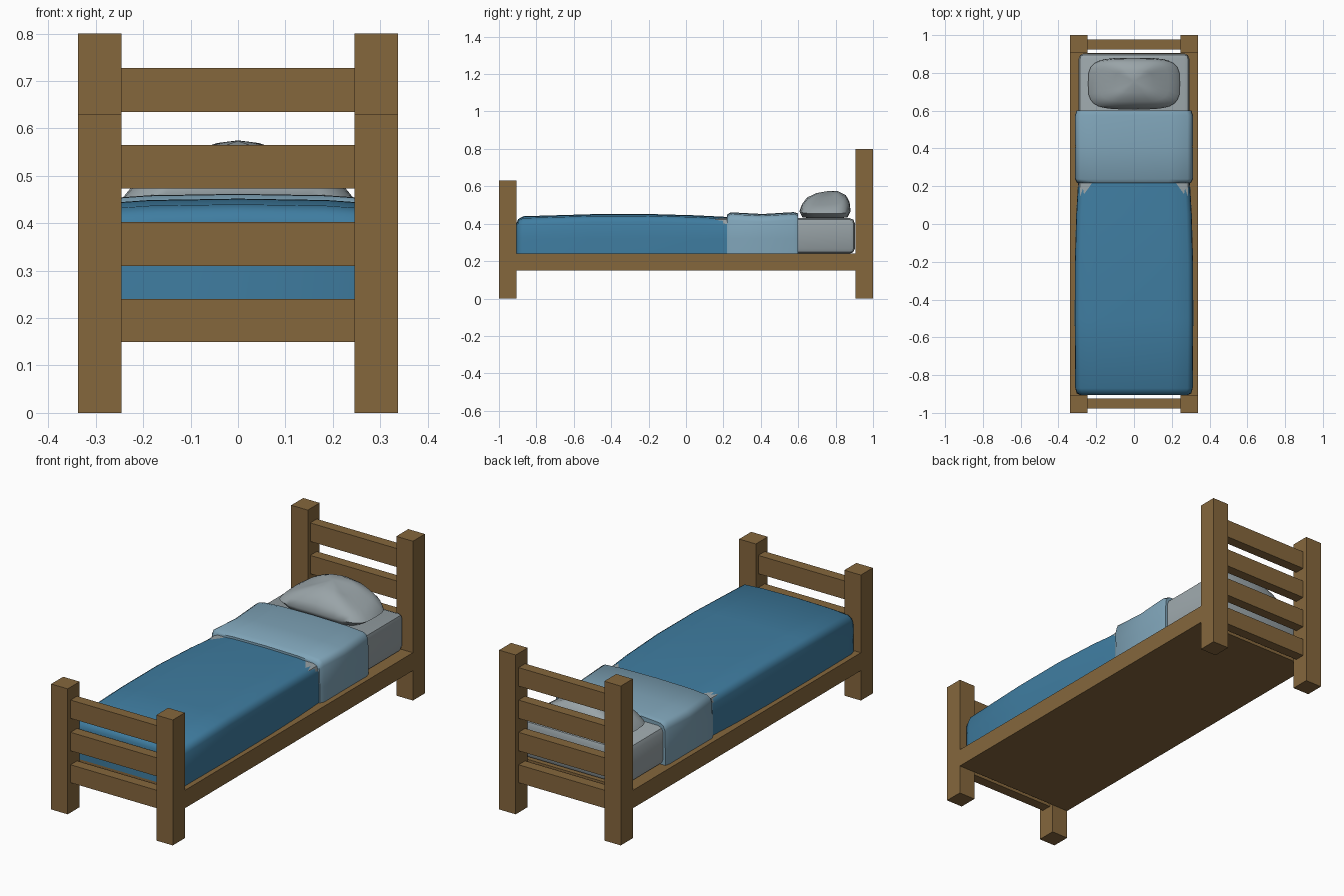
import bpy, bmesh, math

if "Cube" in bpy.data.objects:
    bpy.data.objects.remove(bpy.data.objects["Cube"])


def material(name, rgb):
    m = bpy.data.materials.new(name)
    m.diffuse_color = (*rgb, 1)
    m.use_nodes = True
    m.node_tree.nodes["Principled BSDF"].inputs["Base Color"].default_value = m.diffuse_color
    return m


WOOD = material("wood brown", (0.235, 0.135, 0.046))
BLUE = material("blanket blue", (0.050, 0.205, 0.355))
PALE = material("fold pale blue", (0.215, 0.375, 0.485))
GREY = material("linen grey", (0.32, 0.37, 0.39))


def finish(name, bm, mat, smooth=None):
    bmesh.ops.recalc_face_normals(bm, faces=bm.faces)
    me = bpy.data.meshes.new(name)
    bm.to_mesh(me)
    bm.free()
    me.materials.append(mat)
    ob = bpy.data.objects.new(name, me)
    bpy.context.collection.objects.link(ob)
    if smooth:
        bpy.ops.object.select_all(action='DESELECT')
        ob.select_set(True)
        bpy.context.view_layer.objects.active = ob
        bpy.ops.object.shade_smooth_by_angle(angle=math.radians(smooth))
    return ob


def box(name, lo, hi, mat, bevel=0):
    bm = bmesh.new()
    bmesh.ops.create_cube(bm, size=1)
    for v in bm.verts:
        v.co = [(a + b) / 2 + c * (b - a) for a, b, c in zip(lo, hi, v.co)]
    if bevel:
        bmesh.ops.bevel(bm, geom=bm.edges[:], offset=bevel, segments=2,
                        profile=0.5, affect='EDGES')
    return finish(name, bm, mat, 40 if bevel else None)


def draped_cloth(name, stations, mat):
    """Loft an arch section (half width, crown height) along y."""
    bm = bmesh.new()
    rings = []
    for y, w, h in stations:
        half = [(w, 0.24), (w, 0.32), (w - 0.002, h - 0.042), (w - 0.010, h - 0.022),
                (w - 0.028, h - 0.010), (w * 0.6, h - 0.003)]
        pts = half + [(0, h)] + [(-x, z) for x, z in reversed(half)]
        rings.append([bm.verts.new((x, y, z)) for x, z in pts])
    for a, b in zip(rings, rings[1:]):
        for i in range(len(a)):
            j = (i + 1) % len(a)
            bm.faces.new((a[i], a[j], b[j], b[i]))
    bm.faces.new(rings[0])
    bm.faces.new(rings[-1])
    return finish(name, bm, mat, 50)


def pillow(name, mat):
    """Cushion made of superellipse rings closing on a top and a bottom point."""
    bm = bmesh.new()
    n = 28
    # ring scale, height at middle, how far the ring drops towards the ends
    levels = [(0.60, 0.430, 0.0), (0.88, 0.434, 0.0), (1.0, 0.466, 0.012),
              (0.93, 0.510, 0.035), (0.76, 0.546, 0.045), (0.42, 0.569, 0.030)]
    rings = []
    for s, z, drop in levels:
        ring = []
        for k in range(n):
            t = 2 * math.pi * k / n
            c, d = math.cos(t), math.sin(t)
            u = math.copysign(abs(c) ** 0.55, c)
            v = math.copysign(abs(d) ** 0.55, d)
            lean = 0.10 * max(0, z - 0.466)
            ring.append(bm.verts.new((0.243 * s * u, 0.743 + lean + 0.137 * s * v,
                                      z - drop * u * u + 0.006 * v * (z > 0.5))))
        rings.append(ring)
    for a, b in zip(rings, rings[1:]):
        for i in range(n):
            j = (i + 1) % n
            bm.faces.new((a[i], a[j], b[j], b[i]))
    for ring, z in ((rings[0], 0.43), (rings[-1], 0.574)):
        tip = bm.verts.new((0, 0.755, z))
        for i in range(n):
            bm.faces.new((ring[i], ring[(i + 1) % n], tip))
    return finish(name, bm, mat, 60)


# Corner posts, tall at the head and short at the foot
for end, sy, height in (("foot", -1, 0.63), ("head", 1, 0.80)):
    for side, sx in (("left", -1), ("right", 1)):
        xs, ys = sorted((sx * 0.246, sx * 0.338)), sorted((sy * 0.905, sy * 1.0))
        box(f"{end}_post_{side}", (xs[0], ys[0], 0), (xs[1], ys[1], height), WOOD)

# Cross rails between the posts
rails = [(0.15, 0.24), (0.31, 0.403), (0.473, 0.565), (0.635, 0.728)]
for end, sy, count in (("foot", -1, 3), ("head", 1, 4)):
    ys = sorted((sy * 0.925, sy * 0.977))
    for i, (z0, z1) in enumerate(rails[:count]):
        box(f"{end}_rail_{i + 1}", (-0.25, ys[0], z0), (0.25, ys[1], z1), WOOD)

# Base slab and mattress
box("bed_base", (-0.338, -0.905, 0.15), (0.338, 0.905, 0.24), WOOD)
box("mattress", (-0.293, -0.87, 0.24), (0.293, 0.903, 0.43), GREY, 0.028)

# Bedding
draped_cloth("blanket", [(-0.905, 0.285, 0.405), (-0.897, 0.303, 0.425),
                         (-0.87, 0.311, 0.440), (-0.5, 0.314, 0.451),
                         (-0.2, 0.313, 0.452), (0.05, 0.306, 0.445),
                         (0.225, 0.296, 0.436)], BLUE)
draped_cloth("blanket_fold", [(0.218, 0.302, 0.447), (0.238, 0.312, 0.461),
                              (0.41, 0.311, 0.452), (0.575, 0.312, 0.462),
                              (0.60, 0.305, 0.455)], PALE)
pillow("pillow", GREY)
